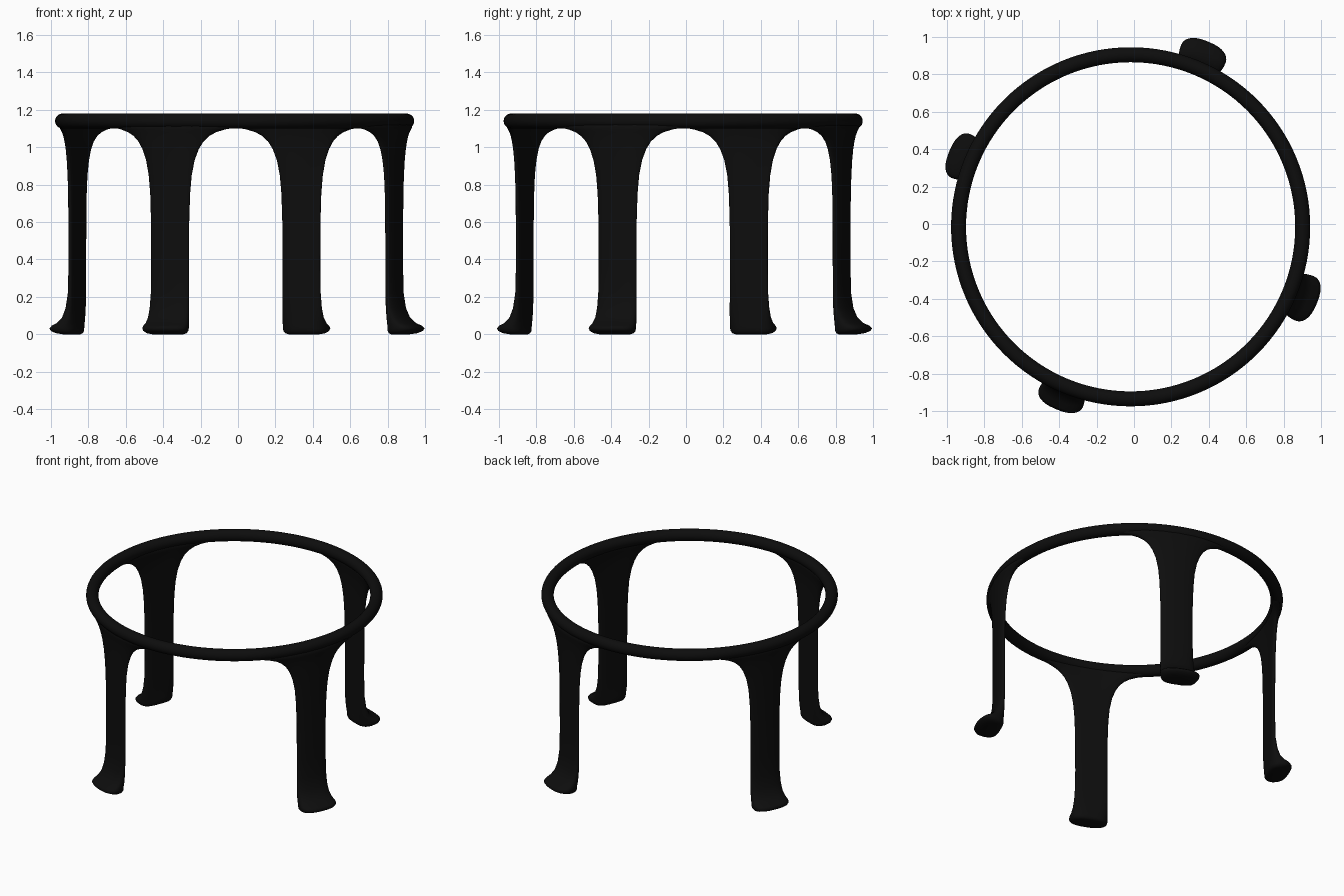
import bpy, bmesh
from math import sin, cos, pi, radians, copysign

if "Cube" in bpy.data.objects:
    bpy.data.objects.remove(bpy.data.objects["Cube"])

CX, CY = -0.012, -0.015      # axis of the stand
R = 0.922                    # radius of the ring centre line

black = bpy.data.materials.new("black_iron")
black.diffuse_color = (0.004, 0.004, 0.004, 1)
black.use_nodes = True
black.node_tree.nodes["Principled BSDF"].inputs["Base Color"].default_value = black.diffuse_color

# top ring
bpy.ops.mesh.primitive_torus_add(location=(CX - 0.006, CY, 1.14), major_radius=0.92,
                                 minor_radius=0.04, major_segments=128, minor_segments=24)
ring = bpy.context.object
ring.name = "top_ring"
ring.data.materials.append(black)
bpy.ops.object.shade_smooth()

# leg sections, foot to ring: height, half width along the arc, inner radius, outer radius
SECTIONS = [
    (0.000, 0.085, 0.920, 0.985), (0.006, 0.105, 0.909, 1.022), (0.018, 0.116, 0.903, 1.048),
    (0.032, 0.119, 0.902, 1.056), (0.046, 0.118, 0.902, 1.042), (0.060, 0.116, 0.903, 1.012),
    (0.090, 0.114, 0.904, 0.980), (0.140, 0.112, 0.904, 0.958), (0.220, 0.110, 0.904, 0.944),
    (0.350, 0.109, 0.904, 0.940), (0.600, 0.110, 0.904, 0.940), (0.750, 0.115, 0.904, 0.940),
    (0.850, 0.124, 0.904, 0.941), (0.930, 0.140, 0.903, 0.942), (0.990, 0.163, 0.902, 0.943),
    (1.030, 0.188, 0.900, 0.945), (1.060, 0.220, 0.897, 0.947), (1.080, 0.256, 0.894, 0.950),
    (1.095, 0.305, 0.892, 0.952), (1.105, 0.360, 0.891, 0.953), (1.140, 0.400, 0.895, 0.945),
]
N = 36


def power(v, e):
    return copysign(abs(v) ** e, v)


def make_leg(name, angle, toe):
    bm = bmesh.new()
    loops = []
    for z, half, r_in, r_out in SECTIONS:
        r_out += toe * max(0, (r_out - 0.955) / 0.1)
        mid, thick = (r_in + r_out) / 2, (r_out - r_in) / 2
        loop = []
        for i in range(N):
            t = 2 * pi * i / N
            a = angle + half / R * power(cos(t), 0.75)
            r = mid + thick * power(sin(t), 0.75)
            loop.append(bm.verts.new((CX + r * cos(a), CY + r * sin(a), z)))
        loops.append(loop)
    for lo, hi in zip(loops, loops[1:]):
        for i in range(N):
            j = (i + 1) % N
            bm.faces.new((lo[i], lo[j], hi[j], hi[i]))
    bm.faces.new(loops[0])
    bm.faces.new(loops[-1])
    bmesh.ops.recalc_face_normals(bm, faces=bm.faces)
    mesh = bpy.data.meshes.new(name)
    bm.to_mesh(mesh)
    bm.free()
    leg = bpy.data.objects.new(name, mesh)
    bpy.context.collection.objects.link(leg)
    mesh.materials.append(black)
    mesh.shade_smooth()


# four legs a quarter turn apart
for name, deg, toe in (("right_leg", -22.5, 0.015), ("back_leg", 67.5, 0.015),
                       ("left_leg", 157.5, 0), ("front_leg", 247.5, 0)):
    make_leg(name, radians(deg), toe)
